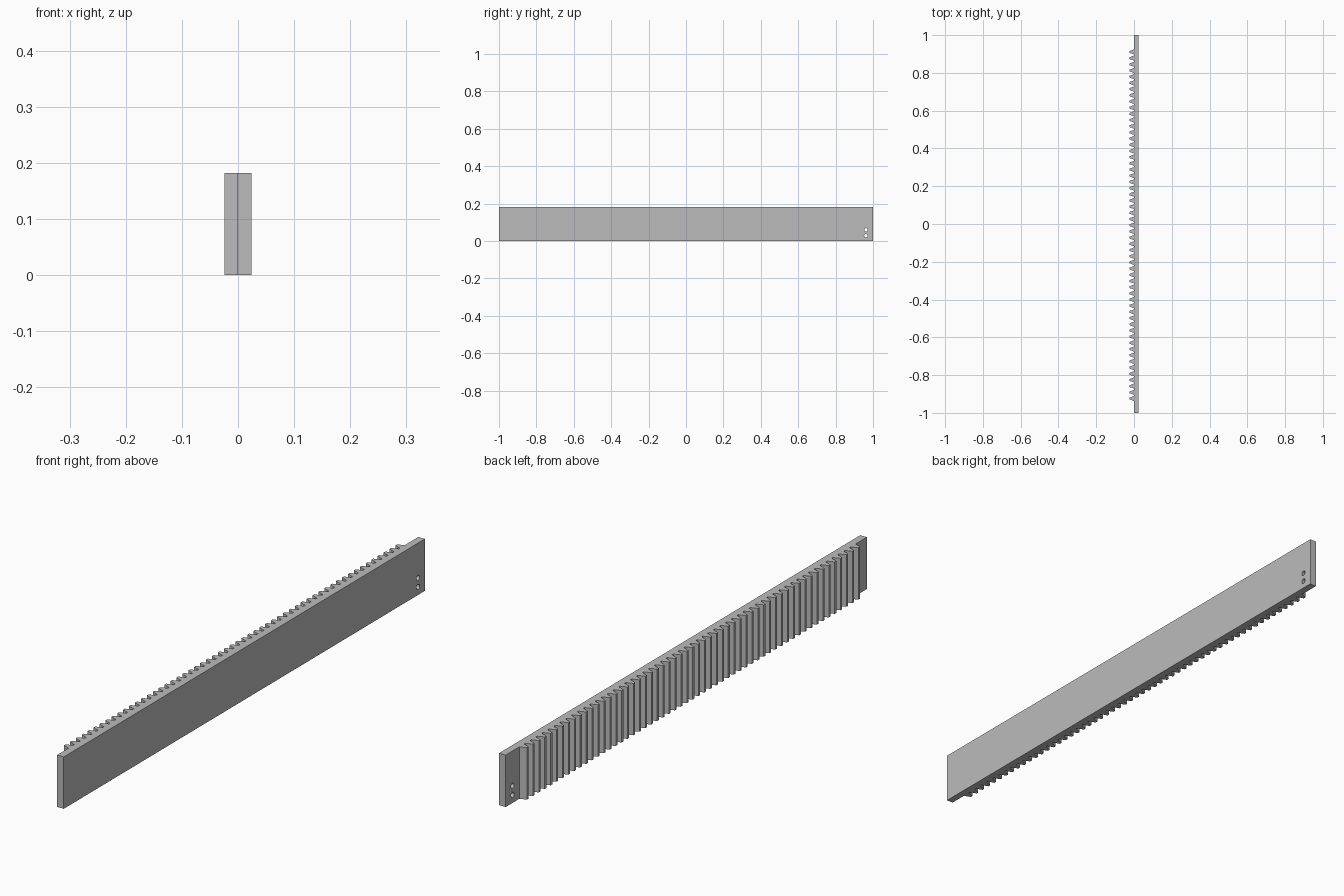
import bpy
import bmesh
import math

cube = bpy.data.objects.get("Cube")
if cube:
    bpy.data.objects.remove(cube, do_unlink=True)

HEIGHT = 0.182
BACK, ROOT, TIP = 0.0245, -0.001, -0.0245     # x of back face, tooth roots, tooth tips
TEETH = 57
FIRST, LAST = -0.924, 0.911                   # y of first and last tooth centres
PITCH = (LAST - FIRST) / (TEETH - 1)
TIP_HALF = 0.0045
ROOT_HALF = TIP_HALF + (ROOT - TIP) * math.tan(math.radians(20))

steel = bpy.data.materials.new("plain grey steel")
steel.use_nodes = True
grey = (0.5, 0.5, 0.5, 1)
steel.diffuse_color = grey
steel.node_tree.nodes["Principled BSDF"].inputs["Base Color"].default_value = grey

# Plan outline: straight bar with a row of trapezoid teeth on one side
outline = [(BACK, 1), (BACK, -1), (ROOT, -1)]
for i in range(TEETH):
    y = FIRST + i * PITCH
    outline += [(ROOT, y - ROOT_HALF), (TIP, y - TIP_HALF),
                (TIP, y + TIP_HALF), (ROOT, y + ROOT_HALF)]
outline.append((ROOT, 1))

# Extrude the outline to full height
bm = bmesh.new()
base = bm.faces.new([bm.verts.new((x, y, 0)) for x, y in outline])
top = bmesh.ops.extrude_face_region(bm, geom=[base])["geom"]
bmesh.ops.translate(bm, vec=(0, 0, HEIGHT),
                    verts=[v for v in top if isinstance(v, bmesh.types.BMVert)])
bmesh.ops.recalc_face_normals(bm, faces=bm.faces)
mesh = bpy.data.meshes.new("toothed_rack")
bm.to_mesh(mesh)
bm.free()
mesh.materials.append(steel)
rack = bpy.data.objects.new("toothed_rack", mesh)
bpy.context.collection.objects.link(rack)

# Two mounting holes through one end
for z in (0.028, 0.06):
    bpy.ops.mesh.primitive_cylinder_add(vertices=32, radius=0.009, depth=0.2,
                                        location=(0, 0.962, z),
                                        rotation=(0, math.pi / 2, 0))
    cutter = bpy.context.object
    cutter.name = "hole_cutter"
    cutter.hide_render = True
    cutter.data.materials.append(steel)
    cut = rack.modifiers.new("mounting_hole", 'BOOLEAN')
    cut.object = cutter
    cut.operation = 'DIFFERENCE'
    cut.solver = 'EXACT'
    bpy.context.view_layer.objects.active = rack
    bpy.ops.object.modifier_apply(modifier=cut.name)
    bpy.data.objects.remove(cutter, do_unlink=True)

# Smooth hole walls, crisp edges elsewhere
bpy.ops.object.select_all(action='DESELECT')
rack.select_set(True)
bpy.context.view_layer.objects.active = rack
bpy.ops.object.shade_smooth_by_angle(angle=math.radians(15))
